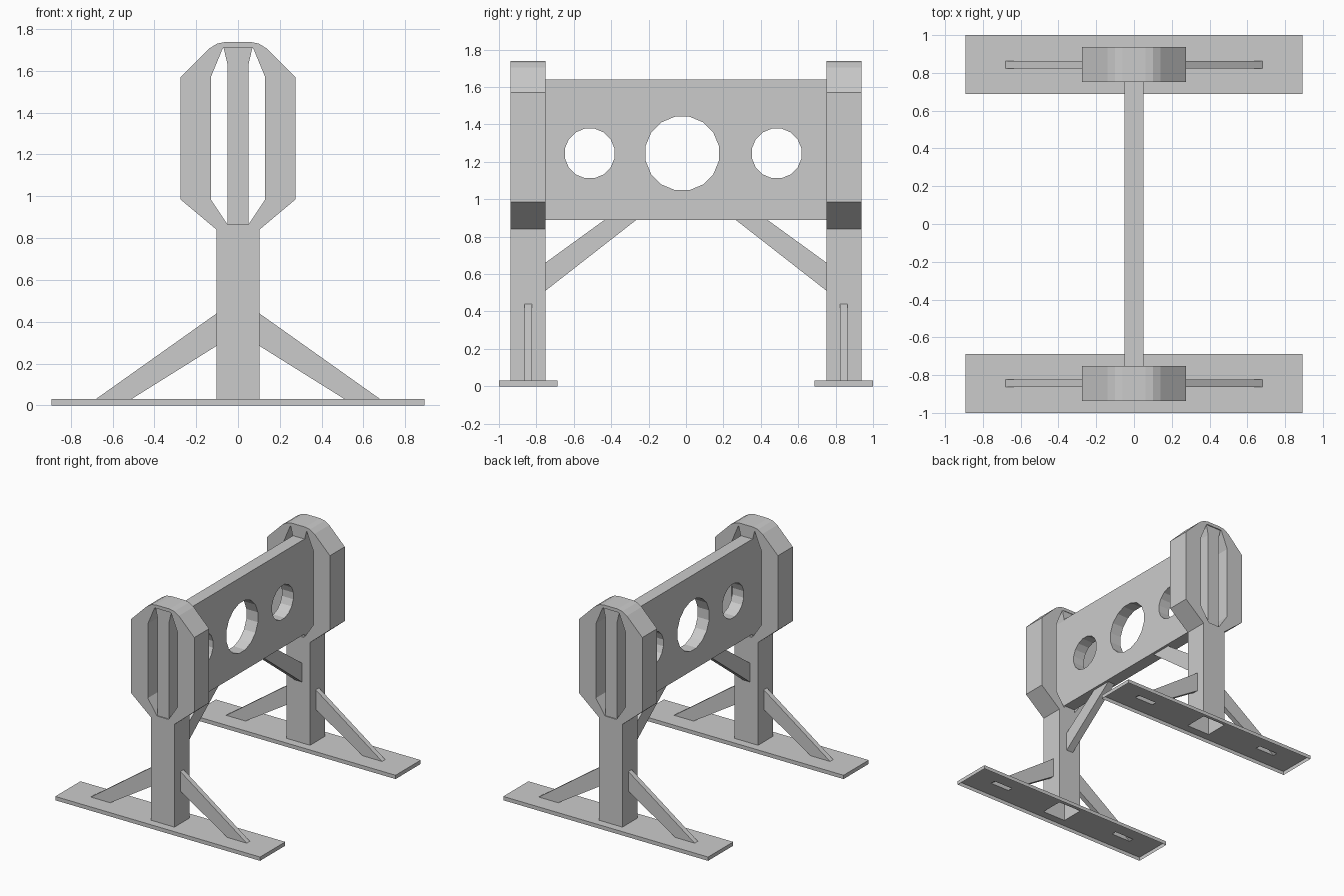
import bpy, bmesh, math

if "Cube" in bpy.data.objects:
    bpy.data.objects.remove(bpy.data.objects["Cube"])


def finish(name, bm):
    bmesh.ops.remove_doubles(bm, verts=bm.verts, dist=0.0005)
    bmesh.ops.recalc_face_normals(bm, faces=bm.faces)
    me = bpy.data.meshes.new(name)
    bm.to_mesh(me)
    bm.free()
    ob = bpy.data.objects.new(name, me)
    bpy.context.collection.objects.link(ob)
    return ob


def face(bm, pts):
    return bm.faces.new([bm.verts.new(p) for p in pts])


def loft(name, a, b):
    """Open-ended tube between two matching loops."""
    bm = bmesh.new()
    n = len(a)
    for i in range(n):
        j = (i + 1) % n
        face(bm, (a[i], a[j], b[j], b[i]))
    return finish(name, bm)


def mirror_x(half):
    """Right-hand half profile (bottom to top) to a full closed loop."""
    return half + [(-x, z) for x, z in reversed(half)]


POST_X, Y_OUT, Y_IN = 0.102, 0.937, 0.752
BR_A, BR_B = 0.823, 0.863
OUTER = mirror_x([(POST_X, 0.84), (0.275, 0.985), (0.275, 1.57), (0.14, 1.705), (0.10, 1.73), (0.06, 1.738)])
INNER = mirror_x([(0.05, 0.865), (0.13, 0.985), (0.13, 1.57), (0.072, 1.71), (0.06, 1.712), (0.04, 1.712)])
BAR = mirror_x([(0.05, 0.86), (0.05, 1.63), (0.07, 1.715)])


def base_plate(s, side):
    # open-bottomed plate with holes where the post and braces join
    xs = [-0.893, -0.68, -0.51, -POST_X, POST_X, 0.51, 0.68, 0.893]
    ys = [0.687, Y_IN, BR_A, BR_B, Y_OUT, 1.0]
    holes = {(1, 2), (5, 2), (3, 1), (3, 2), (3, 3)}
    bm = bmesh.new()
    for i in range(7):
        for j in range(5):
            if (i, j) not in holes:
                face(bm, [(x, s * y, 0.03) for x, y in (
                    (xs[i], ys[j]), (xs[i + 1], ys[j]), (xs[i + 1], ys[j + 1]), (xs[i], ys[j + 1]))])
    bmesh.ops.remove_doubles(bm, verts=bm.verts, dist=0.0005)
    rim = [e for e in bm.edges if e.is_boundary and (
        all(abs(abs(v.co.x) - 0.893) < 1e-4 for v in e.verts)
        or all(abs(abs(v.co.y) - 1.0) < 1e-4 for v in e.verts)
        or all(abs(abs(v.co.y) - 0.687) < 1e-4 for v in e.verts))]
    ext = bmesh.ops.extrude_edge_only(bm, edges=rim)
    for v in ext["geom"]:
        if isinstance(v, bmesh.types.BMVert):
            v.co.z = 0
    finish(side + "_base_plate", bm)


def head(s, side):
    # faceted ring around the slots
    bm = bmesh.new()
    n = len(OUTER)
    for i in range(n):
        j = (i + 1) % n
        o1, o2, i1, i2 = OUTER[i], OUTER[j], INNER[i], INNER[j]
        p = lambda q, y: (q[0], s * y, q[1])
        for y in (Y_IN, Y_OUT):
            face(bm, (p(o1, y), p(o2, y), p(i2, y), p(i1, y)))
        face(bm, (p(i1, Y_IN), p(i2, Y_IN), p(i2, Y_OUT), p(i1, Y_OUT)))
        if j != 0:  # bottom stays open into the post
            face(bm, (p(o1, Y_IN), p(o2, Y_IN), p(o2, Y_OUT), p(o1, Y_OUT)))
    finish(side + "_post_head", bm)
    # central bar between the two slots, set slightly back
    bm = bmesh.new()
    f = face(bm, [(x, s * (Y_OUT - 0.008), z) for x, z in BAR])
    ext = bmesh.ops.extrude_face_region(bm, geom=[f], use_keep_orig=True)
    for v in ext["geom"]:
        if isinstance(v, bmesh.types.BMVert):
            v.co.y = s * (Y_IN + 0.004)
    finish(side + "_head_bar", bm)


for s, side in ((-1, "front"), (1, "back")):
    base_plate(s, side)
    head(s, side)
    # upright post
    ring = [(-POST_X, s * Y_IN), (POST_X, s * Y_IN), (POST_X, s * Y_OUT), (-POST_X, s * Y_OUT)]
    loft(side + "_post", [(x, y, 0.03) for x, y in ring], [(x, y, 0.84) for x, y in ring])
    # braces from plate to post
    a, b = s * BR_A, s * BR_B
    for m, lr in ((-1, "left"), (1, "right")):
        loft(f"{side}_{lr}_foot_brace",
             [(m * 0.51, a, 0.03), (m * 0.68, a, 0.03), (m * 0.68, b, 0.03), (m * 0.51, b, 0.03)],
             [(m * POST_X, a, 0.285), (m * POST_X, a, 0.44), (m * POST_X, b, 0.44), (m * POST_X, b, 0.285)])
    # brace from post to board
    w = 0.03
    loft(side + "_board_brace",
         [(-w, s * Y_IN, 0.51), (-w, s * Y_IN, 0.66), (w, s * Y_IN, 0.66), (w, s * Y_IN, 0.51)],
         [(-w, s * 0.265, 0.89), (-w, s * 0.435, 0.89), (w, s * 0.435, 0.89), (w, s * 0.265, 0.89)])

# board with three faceted round holes
bm = bmesh.new()


def outline(pts):
    vs = [bm.verts.new((-0.05, y, z)) for y, z in pts]
    for i, v in enumerate(vs):
        bm.edges.new((v, vs[(i + 1) % len(vs)]))


outline([(-0.76, 0.89), (0.76, 0.89), (0.76, 1.64), (-0.76, 1.64)])
for cy, r in ((-0.515, 0.135), (-0.02, 0.2), (0.485, 0.135)):
    outline([(cy + r * math.cos((k + 0.5) * math.pi / 8),
              1.245 + r * math.sin((k + 0.5) * math.pi / 8)) for k in range(16)])
bmesh.ops.triangle_fill(bm, edges=bm.edges[:], use_beauty=True, normal=(-1, 0, 0))
ext = bmesh.ops.extrude_face_region(bm, geom=bm.faces[:], use_keep_orig=True)
for v in ext["geom"]:
    if isinstance(v, bmesh.types.BMVert):
        v.co.x = 0.05
finish("stock_board", bm)
